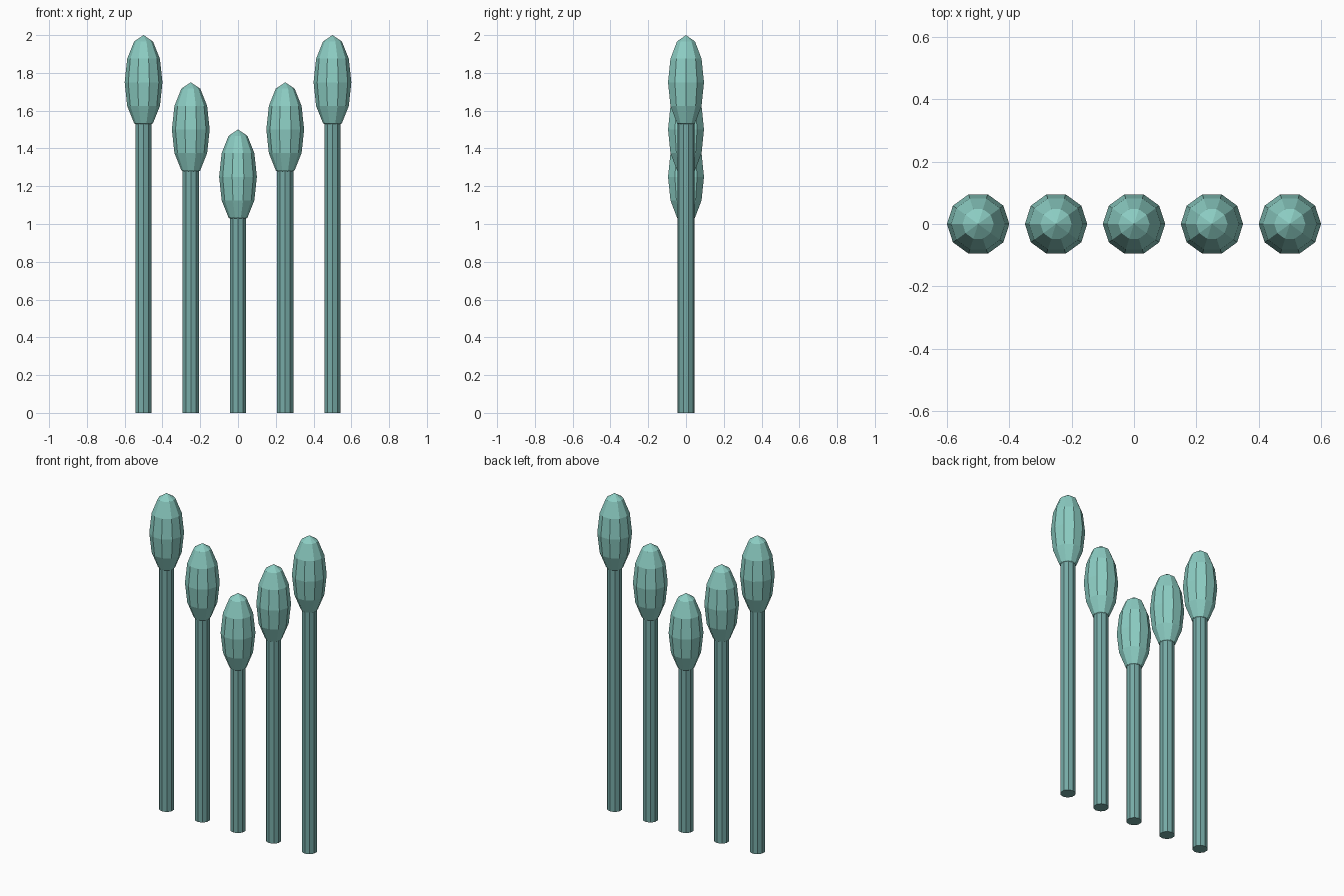
import bpy, bmesh, math

if "Cube" in bpy.data.objects:
    bpy.data.objects.remove(bpy.data.objects["Cube"])

SIDES = 10


def material(name, color):
    m = bpy.data.materials.new(name)
    m.diffuse_color = (*color, 1)
    m.use_nodes = True
    m.node_tree.nodes["Principled BSDF"].inputs["Base Color"].default_value = m.diffuse_color
    return m


def lathe(name, profile, x, mat, turn=0.0):
    """Revolve (radius, z) points; a zero radius makes a pole point."""
    bm = bmesh.new()
    rings = []
    for r, z in profile:
        if r == 0:
            rings.append([bm.verts.new((0, 0, z))] * SIDES)
        else:
            angles = [turn + math.tau * i / SIDES for i in range(SIDES)]
            rings.append([bm.verts.new((r * math.cos(a), r * math.sin(a), z)) for a in angles])
    for low, high in zip(rings, rings[1:]):
        for i in range(SIDES):
            j = (i + 1) % SIDES
            corners = list(dict.fromkeys((low[i], low[j], high[j], high[i])))
            bm.faces.new(corners)
    # close open ends
    if profile[0][0]:
        bm.faces.new(rings[0][::-1])
    if profile[-1][0]:
        bm.faces.new(rings[-1])
    bmesh.ops.recalc_face_normals(bm, faces=bm.faces)
    mesh = bpy.data.meshes.new(name)
    bm.to_mesh(mesh)
    bm.free()
    mesh.materials.append(mat)
    obj = bpy.data.objects.new(name, mesh)
    obj.location.x = x
    bpy.context.collection.objects.link(obj)


head_mat = material("light teal", (0.262, 0.610, 0.546))
stem_mat = material("muted teal", (0.181, 0.402, 0.381))

for n in range(-2, 3):
    x = 0.25 * n
    centre = 1.25 + 0.25 * abs(n)
    # stem, ending inside the head
    lathe(f"stem_{n + 3}", [(0.045, 0), (0.045, centre)], x, stem_mat, math.pi / 2)
    # stretched low-poly sphere head, six bands
    profile = []
    for k in range(7):
        a = math.radians(-90 + 30 * k)
        r = 0 if k in (0, 6) else 0.1 * math.cos(a)
        profile.append((r, centre + 0.25 * math.sin(a)))
    lathe(f"head_{n + 3}", profile, x, head_mat)
